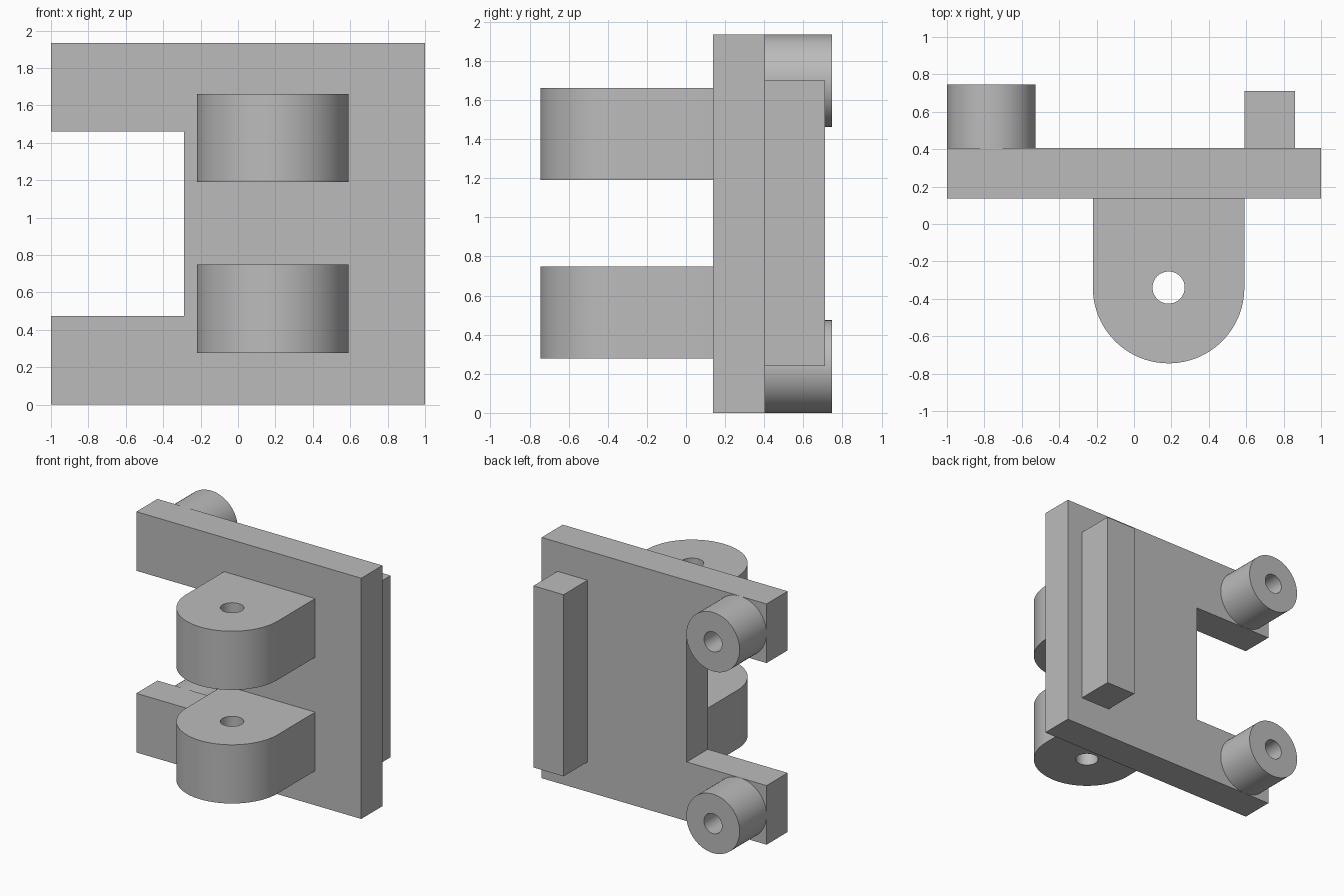
import bpy, bmesh
from math import cos, sin, pi, radians
from mathutils import Vector

cube = bpy.data.objects.get("Cube")
if cube:
    bpy.data.objects.remove(cube, do_unlink=True)

grey = bpy.data.materials.new("plain grey")
grey.use_nodes = True
colour = (0.5, 0.5, 0.5, 1)
grey.diffuse_color = colour
grey.node_tree.nodes["Principled BSDF"].inputs["Base Color"].default_value = colour


def arc(cx, cy, r, start=0, end=2 * pi, steps=64):
    """Points on an arc; a full circle leaves out the repeated last point."""
    count = steps if end - start >= 2 * pi else steps + 1
    return [(cx + r * cos(start + (end - start) * i / steps),
             cy + r * sin(start + (end - start) * i / steps)) for i in range(count)]


def rect(x0, x1, v0, v1):
    return [(x0, v0), (x1, v0), (x1, v1), (x0, v1)]


def extrude(name, loops, low, high, axis):
    """Fill an outline (with optional hole loops) and extrude it along z or y."""
    bm = bmesh.new()
    edges = []
    for loop in loops:
        verts = [bm.verts.new((u, v, low) if axis == "z" else (u, low, v)) for u, v in loop]
        edges += [bm.edges.new((a, b)) for a, b in zip(verts, verts[1:] + verts[:1])]
    bmesh.ops.triangle_fill(bm, edges=edges, use_beauty=True, use_dissolve=False)
    result = bmesh.ops.extrude_face_region(bm, geom=bm.faces[:], use_keep_orig=True)
    moved = [g for g in result["geom"] if isinstance(g, bmesh.types.BMVert)]
    depth = high - low
    offset = Vector((0, 0, depth)) if axis == "z" else Vector((0, depth, 0))
    bmesh.ops.translate(bm, verts=moved, vec=offset)
    bmesh.ops.recalc_face_normals(bm, faces=bm.faces[:])
    mesh = bpy.data.meshes.new(name)
    bm.to_mesh(mesh)
    bm.free()
    mesh.materials.append(grey)
    mesh.shade_smooth()
    mesh.set_sharp_from_angle(angle=radians(30))
    obj = bpy.data.objects.new(name, mesh)
    bpy.context.collection.objects.link(obj)
    return obj


FRONT, BACK, HEIGHT = 0.137, 0.405, 1.935

# Upright plate with a rectangular notch in its right side
plate = [(-1, 0), (1, 0), (1, HEIGHT), (-1, HEIGHT),
         (-1, 1.46), (-0.29, 1.46), (-0.29, 0.475), (-1, 0.475)]
extrude("plate", [plate], FRONT, BACK, "y")

# Two round-ended hinge lugs with a pin hole
LUG_X, LUG_Y, LUG_R = 0.185, -0.34, 0.405
lug = [(LUG_X + LUG_R, FRONT), (LUG_X - LUG_R, FRONT)] + arc(LUG_X, LUG_Y, LUG_R, pi, 2 * pi, 48)
pin_hole = arc(LUG_X, LUG_Y, 0.086)
for name, bottom in (("lower_lug", 0.277), ("upper_lug", 1.19)):
    extrude(name, [lug, pin_hole], bottom, bottom + 0.472, "z")

# Two hollow bosses on the back of the arms
BOSS_R = 0.237
for name, z in (("lower_boss", BOSS_R), ("upper_boss", HEIGHT - BOSS_R)):
    x = BOSS_R - 1
    extrude(name, [arc(x, z, BOSS_R), arc(x, z, 0.08)], BACK, 0.747, "y")

# Upright bar on the back
extrude("back_bar", [rect(0.592, 0.86, 0.24, 1.70)], BACK, 0.71, "y")
